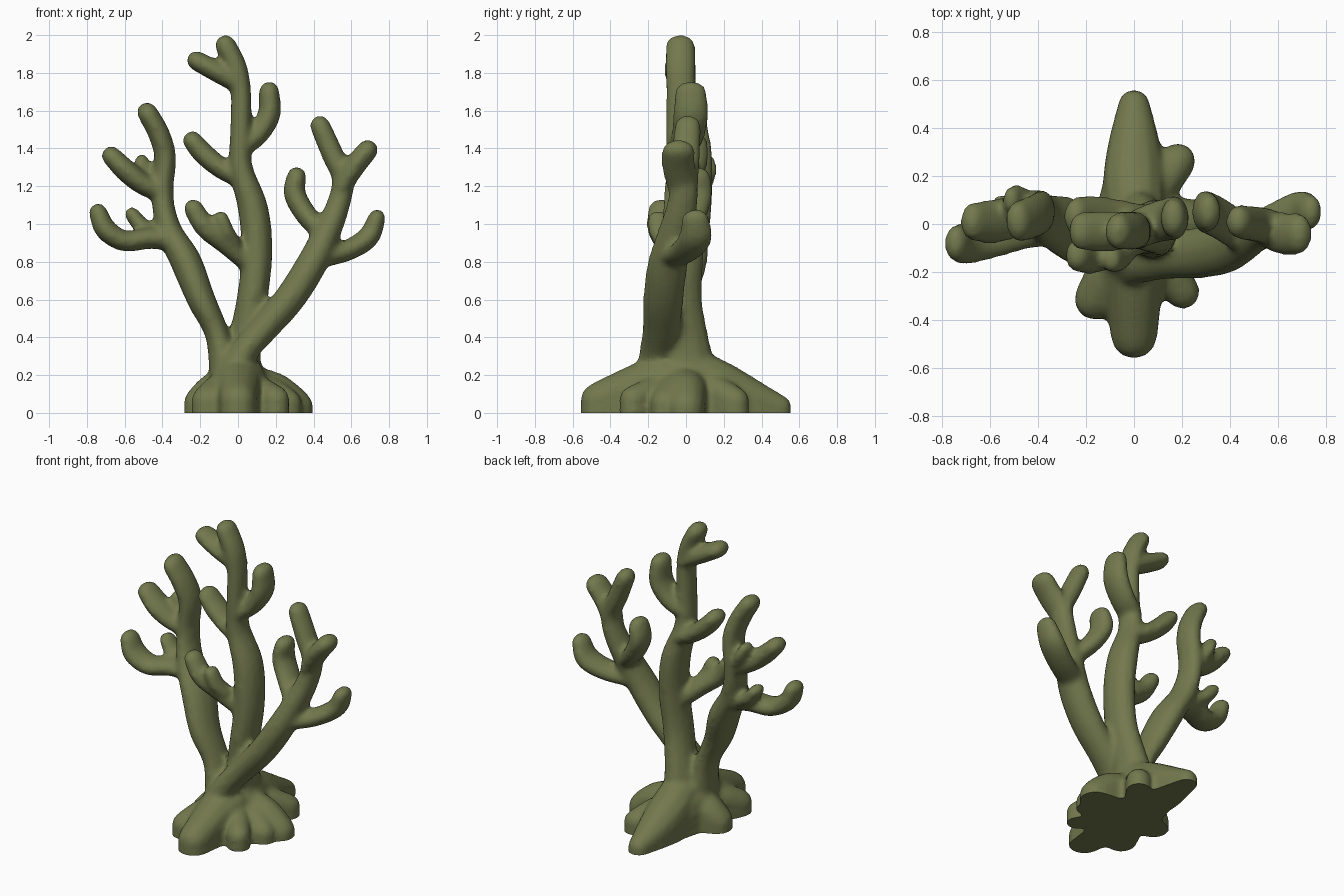
import bpy, bmesh, math
from mathutils import Vector

SIDES = 12
bm = bmesh.new()


def spline(pts, steps=5):
    """Catmull-Rom through (x, y, z, radius) points."""
    p = [Vector(q) for q in pts]
    p = [p[0] * 2 - p[1]] + p + [p[-1] * 2 - p[-2]]
    out = []
    for i in range(1, len(p) - 2):
        a, b, c, d = p[i - 1:i + 3]
        for k in range(steps):
            t = k / steps
            out.append(0.5 * (2 * b + (c - a) * t + (2 * a - 5 * b + 4 * c - d) * t * t
                              + (3 * b - a - 3 * c + d) * t ** 3))
    return out + [p[-2]]


def tube(pts, wide=1.55, ref=(0, 1, 0), grow=0.003):
    """Rounded-end tube; 'wide' stretches the section along ref."""
    s = spline(pts)
    c = [v.to_3d() for v in s]
    r = [v[3] + grow for v in s]
    n = len(c)
    tan = [(c[min(i + 1, n - 1)] - c[max(i - 1, 0)]).normalized() for i in range(n)]
    rings = [(c[i], tan[i], r[i]) for i in range(n)]
    for a in (30, 55, 75):  # round both tips
        k, h = math.cos(math.radians(a)), math.sin(math.radians(a))
        rings.append((c[-1] + tan[-1] * r[-1] * h, tan[-1], r[-1] * k))
        rings.insert(0, (c[0] - tan[0] * r[0] * h, tan[0], r[0] * k))
    loops = []
    for o, t, rad in rings:
        u = Vector(ref)
        u = (u - t * t.dot(u)).normalized()
        v = t.cross(u)
        loops.append([bm.verts.new(o + u * (math.cos(q) * rad * wide) + v * (math.sin(q) * rad))
                      for q in (2 * math.pi * j / SIDES for j in range(SIDES))])
    for a, b in zip(loops, loops[1:]):
        for j in range(SIDES):
            m = (j + 1) % SIDES
            bm.faces.new((a[j], a[m], b[m], b[j]))
    bm.faces.new(loops[0][::-1])
    bm.faces.new(loops[-1])


def root(pts):
    """Round root plus lowered copies, so that it stands solid on the ground."""
    for drop in (0, .05, .11):
        tube([(x, y, z - drop, r) for x, y, z, r in pts], 1, (0, 0, 1), 0)


# centre stem and its twigs
tube([(0, .01, .1, .13), (.03, 0, .35, .09), (.075, -.03, .6, .08), (.1, -.02, .85, .08),
      (.08, -.01, 1.08, .078), (.015, -.02, 1.3, .06), (.015, -.03, 1.5, .054),
      (.015, -.03, 1.7, .052), (-.01, -.03, 1.83, .055), (-.065, -.03, 1.945, .054)], 1.4)
tube([(.07, -.03, .78, .05), (-.06, -.09, .89, .052), (-.17, -.13, .98, .055), (-.235, -.13, 1.08, .05)], 1.35)
tube([(-.02, -.1, .9, .035), (-.06, -.14, .96, .038), (-.09, -.15, 1.03, .038)], 1.4)
tube([(.04, 0, 1.23, .05), (-.08, .02, 1.29, .053), (-.18, .03, 1.37, .055), (-.24, .03, 1.44, .05)])
tube([(.01, -.02, 1.4, .05), (.1, .01, 1.47, .055), (.165, .025, 1.58, .058), (.165, .025, 1.7, .052)])
tube([(.02, -.02, 1.73, .045), (-.1, -.03, 1.8, .053), (-.22, -.03, 1.865, .05)])

# left stem and its twigs
tube([(-.05, -.07, .1, .1), (-.105, -.07, .4, .063), (-.195, -.07, .6, .073), (-.275, -.02, .8, .08),
      (-.365, .02, .97, .064), (-.4, .05, 1.15, .055), (-.385, .05, 1.35, .055),
      (-.42, .03, 1.48, .055), (-.48, .01, 1.59, .052)], 1.6)
tube([(-.39, .06, 1.16, .05), (-.5, .03, 1.21, .055), (-.59, .01, 1.28, .057), (-.67, .01, 1.36, .05)])
tube([(-.44, .07, 1.2, .037), (-.48, .1, 1.27, .037), (-.51, .1, 1.335, .034)], 1.6)
tube([(-.34, .01, .92, .06), (-.47, -.02, .925, .055), (-.6, -.06, .91, .053),
      (-.7, -.08, .97, .055), (-.74, -.08, 1.06, .047)])
tube([(-.43, .03, .94, .04), (-.51, .05, .99, .042), (-.56, .06, 1.05, .037)], 1.6)

# right stem, crossing in front of the centre one, and its twigs
tube([(-.06, -.16, .15, .09), (.03, -.15, .32, .072), (.14, -.13, .45, .075), (.27, -.12, .6, .08),
      (.38, -.1, .77, .08), (.46, -.06, .93, .072), (.53, -.02, 1.1, .06), (.555, -.01, 1.24, .056),
      (.5, 0, 1.37, .056), (.435, .01, 1.52, .052)], 1.3)
tube([(.55, -.02, 1.2, .05), (.62, -.04, 1.31, .055), (.685, -.04, 1.39, .054)])
tube([(.46, -.05, .94, .05), (.36, .02, 1.05, .055), (.3, .05, 1.16, .056), (.31, .05, 1.25, .05)])
tube([(.44, -.07, .82, .05), (.58, 0, .86, .053), (.69, .05, .93, .055), (.735, .05, 1.03, .045)])

# mound and spreading roots
root([(0, -.22, .1, .14), (0, -.05, .14, .17), (0, .1, .12, .15)])
root([(0, -.12, .17, .15), (0, -.28, .13, .12), (0, -.46, .065, .1)])
root([(.01, 0, .24, .12), (0, .17, .15, .13), (0, .33, .08, .11), (0, .49, .03, .07)])
for ex, ey, er, ez in [(-.16, -.31, .09, .06), (.2, -.28, .075, .07), (.18, .26, .078, .06),
                       (.3, 0, .1, .03), (-.19, -.05, .1, .05), (.26, -.11, .08, .05)]:
    root([(0, ey * .3, .14, .12), (ex * .6, ey * .65, .11, er * 1.1), (ex, ey, ez, er)])

mesh = bpy.data.meshes.new("branching_coral")
bm.to_mesh(mesh)
bm.free()
coral = bpy.data.objects.new("branching_coral", mesh)
bpy.context.collection.objects.link(coral)
bpy.context.view_layer.objects.active = coral
coral.select_set(True)

# fuse the tubes into one skin and soften the joints
rm = coral.modifiers.new("fuse", 'REMESH')
rm.mode = 'VOXEL'
rm.voxel_size = 0.016
sm = coral.modifiers.new("soften", 'SMOOTH')
sm.factor = 0.5
sm.iterations = 8
for name in ("fuse", "soften"):
    bpy.ops.object.modifier_apply(modifier=name)

# flat underside
bm = bmesh.new()
bm.from_mesh(coral.data)
bmesh.ops.bisect_plane(bm, geom=bm.verts[:] + bm.edges[:] + bm.faces[:],
                       plane_co=(0, 0, 0), plane_no=(0, 0, -1), clear_outer=True)
bmesh.ops.holes_fill(bm, edges=[e for e in bm.edges if e.is_boundary], sides=0)
bm.to_mesh(coral.data)
bm.free()

mat = bpy.data.materials.new("olive green")
mat.diffuse_color = (0.17, 0.19, 0.075, 1)
coral.data.materials.clear()
coral.data.materials.append(mat)
bpy.ops.object.shade_smooth_by_angle(angle=math.radians(50))
